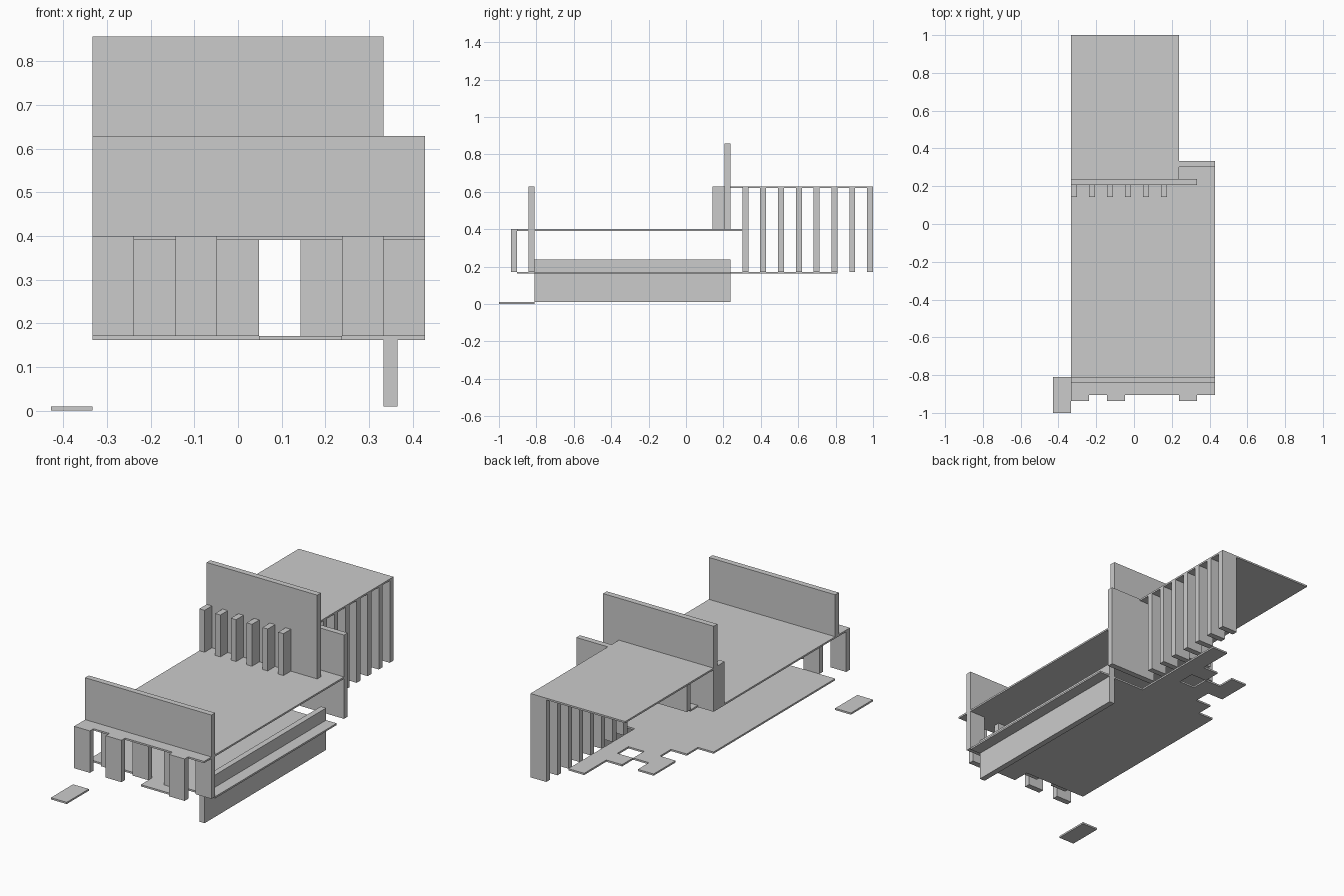
import bpy, bmesh

if "Cube" in bpy.data.objects:
    bpy.data.objects.remove(bpy.data.objects["Cube"])

U = 2 / 21          # one module; the plan is 9 x 21 modules
T = 1 / 3           # wall thickness in modules
# level heights in modules
LOW, MID, TOP, CROWN = 1.8, 4.2, 6.6, 9.0


def P(x, y, z):
    return ((x - 4.5) * U, (y - 10.5) * U, z * U)


def finish(bm, name):
    bmesh.ops.recalc_face_normals(bm, faces=bm.faces)
    me = bpy.data.meshes.new(name)
    bm.to_mesh(me)
    bm.free()
    ob = bpy.data.objects.new(name, me)
    bpy.context.collection.objects.link(ob)
    return ob


def extrude_up(bm, height):
    r = bmesh.ops.extrude_face_region(bm, geom=bm.faces[:])
    vs = [g for g in r["geom"] if isinstance(g, bmesh.types.BMVert)]
    bmesh.ops.translate(bm, verts=vs, vec=(0, 0, height * U))


def prism(name, outline, z0, z1):
    bm = bmesh.new()
    bm.faces.new([bm.verts.new(P(x, y, z0)) for x, y in outline])
    extrude_up(bm, z1 - z0)
    return finish(bm, name)


def box(name, x0, x1, y0, y1, z0, z1):
    return prism(name, [(x0, y0), (x1, y0), (x1, y1), (x0, y1)], z0, z1)


def cell_slab(name, cells, z0, z1):
    bm = bmesh.new()
    for i, j in sorted(cells):
        bm.faces.new([bm.verts.new(P(i + a, j + b, z0))
                      for a, b in ((0, 0), (1, 0), (1, 1), (0, 1))])
    bmesh.ops.remove_doubles(bm, verts=bm.verts, dist=1e-5)
    extrude_up(bm, z1 - z0)
    bmesh.ops.dissolve_limit(bm, angle_limit=0.01, verts=bm.verts, edges=bm.edges)
    return finish(bm, name)


# Doorstep slab at ground level
box("doorstep", 0, 1, 0, 2, 0, 0.1)

# Lower floor: ragged back edge, one hole, entrance tab at the front
ends = {1: 13, 2: 14, 3: 16, 4: 17, 5: 19, 6: 13, 7: 13, 8: 13}
cells = {(i, j) for i, e in ends.items() for j in range(2, e)}
cells |= {(2, 15), (2, 16), (5, 1), (6, 1)}
cells.discard((4, 15))
cell_slab("lower_floor", cells, LOW - 0.1, LOW)

# Long side panel crossing the lower floor
box("side_panel", 8, 8 + T, 2, 13, 0.1, 2.5)

# Middle deck with a stepped front edge over the columns
outline = []
for i in range(1, 9):
    y = 1 - T if i in (1, 3, 7) else 1
    for pt in ((i, y), (i + 1, y)):
        if not outline or outline[-1] != pt:
            outline.append(pt)
outline += [(9, 14 - T), (2, 14 - T), (2, 13), (1, 13)]
prism("middle_deck", outline, MID - 0.1, MID)

# Front facade: outer columns alternating with recessed panels
for i in (1, 3, 7):
    box("front_column", i, i + 1, 1 - T, 1, LOW, MID - 0.1)
for i in (2, 4, 6, 8):
    box("front_panel", i, i + 1, 2 - T, 2, LOW, MID - 0.1)
box("front_parapet", 1, 9, 2 - T, 2, MID, TOP)

# Tall wall with a row of small ribs
box("tall_wall", 1, 8, 13 - T, 13, MID, CROWN)
for i in range(1, 7):
    box("rib", i, i + T, 12, 13 - T, MID, TOP)

# Rear wall, full height on the right, upper storey elsewhere
box("rear_wall_upper", 2, 6, 14 - T, 14, MID, TOP - 0.1)
box("rear_wall_right", 6, 7, 14 - T, 14, LOW, TOP - 0.1)
box("rear_wall_corner", 7, 9, 14 - T, 14, LOW, TOP)

# Rear roof carried by a row of fins
box("rear_roof", 1, 7, 13, 21, TOP - 0.1, TOP)
for j in range(15, 22):
    box("rear_fin", 6, 7, j - T, j, LOW, TOP - 0.1)
